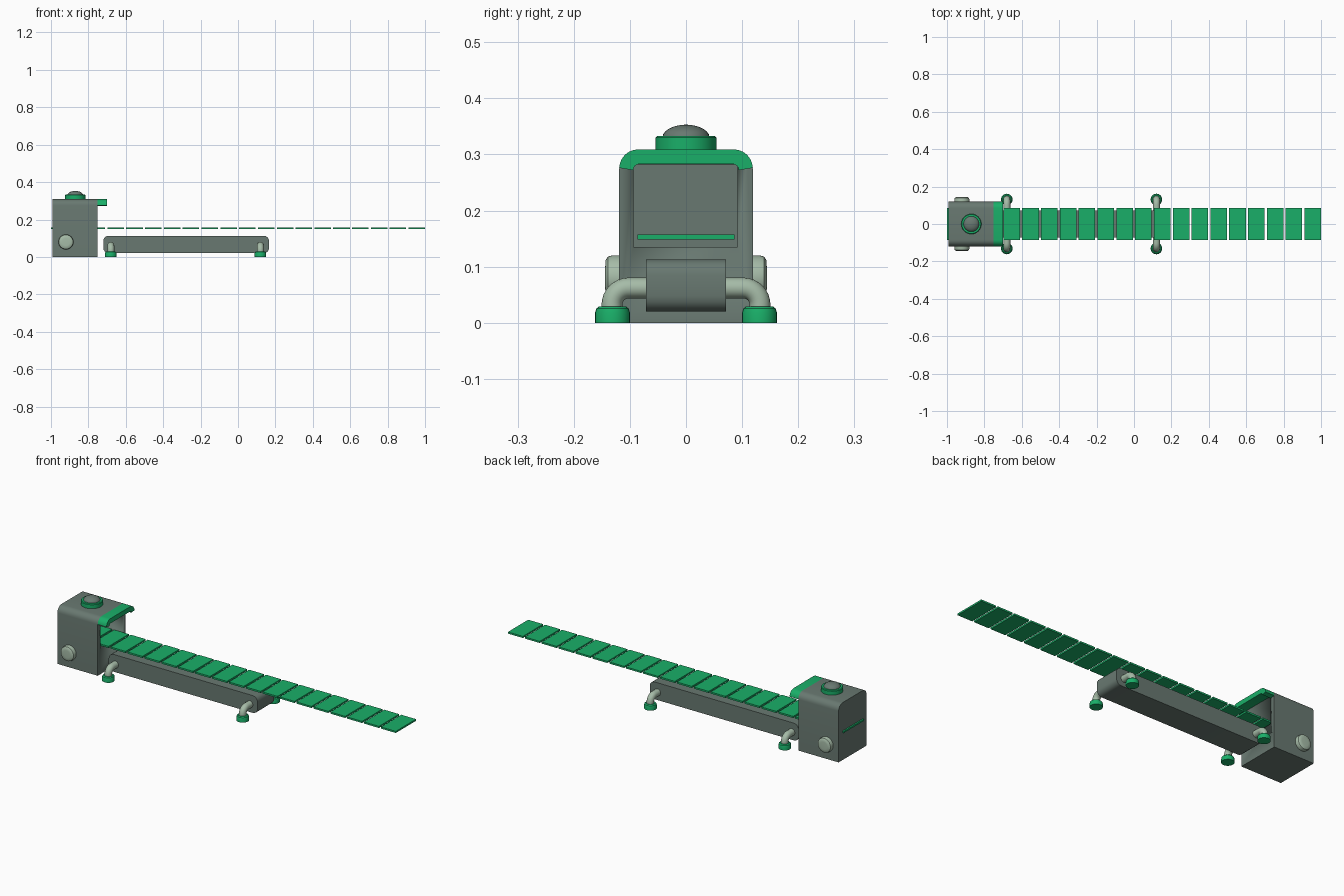
import bpy, bmesh
from math import sin, cos, pi, radians
from mathutils import Matrix, Vector

if "Cube" in bpy.data.objects:
    bpy.data.objects.remove(bpy.data.objects["Cube"])


def material(name, rgb):
    m = bpy.data.materials.new(name)
    m.diffuse_color = (*rgb, 1)
    m.use_nodes = True
    m.node_tree.nodes["Principled BSDF"].inputs["Base Color"].default_value = m.diffuse_color
    return m


GREEN = material("green", (0.01, 0.43, 0.14))
DARK = material("dark_grey_green", (0.14, 0.19, 0.165))
PALE = material("pale_green", (0.38, 0.50, 0.39))


def finish(name, bm, mat, angle=35):
    bmesh.ops.recalc_face_normals(bm, faces=bm.faces)
    me = bpy.data.meshes.new(name)
    bm.to_mesh(me)
    bm.free()
    ob = bpy.data.objects.new(name, me)
    bpy.context.collection.objects.link(ob)
    me.materials.append(mat)
    bpy.ops.object.select_all(action='DESELECT')
    ob.select_set(True)
    bpy.context.view_layer.objects.active = ob
    bpy.ops.object.shade_smooth_by_angle(angle=radians(angle))
    return ob


def prism(name, pts, offset, mat, angle=35):
    """Extrude a closed outline of 3D points along offset."""
    bm = bmesh.new()
    face = bm.faces.new([bm.verts.new(p) for p in pts])
    ext = bmesh.ops.extrude_face_region(bm, geom=[face], use_keep_orig=True)
    bmesh.ops.translate(bm, vec=offset, verts=[v for v in ext['geom'] if isinstance(v, bmesh.types.BMVert)])
    return finish(name, bm, mat, angle)


def lathe(name, profile, matrix, mat, n=32):
    """Closed solid of revolution about z from (radius, height) pairs, capped at both ends."""
    bm = bmesh.new()
    rings = [[bm.verts.new((r * cos(2 * pi * i / n), r * sin(2 * pi * i / n), z)) for i in range(n)]
             for r, z in profile]
    for a, b in zip(rings, rings[1:]):
        for i in range(n):
            j = (i + 1) % n
            bm.faces.new((a[i], a[j], b[j], b[i]))
    bm.faces.new(rings[0])
    bm.faces.new(rings[-1])
    bm.transform(matrix)
    return finish(name, bm, mat)


def arc(cy, cz, r, a0, a1, n):
    return [(cy + r * cos(radians(a0 + (a1 - a0) * i / n)),
             cz + r * sin(radians(a0 + (a1 - a0) * i / n))) for i in range(n + 1)]


def box(name, lo, hi, mat):
    return prism(name, [(lo[0], lo[1], lo[2]), (hi[0], lo[1], lo[2]), (hi[0], hi[1], lo[2]), (lo[0], hi[1], lo[2])],
                 (0, 0, hi[2] - lo[2]), mat)


# Scanner housing: rounded-top tunnel block with a hollow mouth
X0, X1 = -0.992, -0.752
top = arc(0.085, 0.275, 0.034, 0, 90, 6) + arc(-0.085, 0.275, 0.034, 90, 180, 6)
housing = prism("housing", [(X0, y, z) for y, z in [(-0.119, 0), (0.119, 0)] + top], (X1 - X0, 0, 0), DARK)
cutter = box("mouth_cutter", (-0.975, -0.094, 0.135), (-0.70, 0.092, 0.282), DARK)
mod = housing.modifiers.new("mouth", 'BOOLEAN')
mod.object = cutter
mod.solver = 'EXACT'
bpy.context.view_layer.objects.active = housing
bpy.ops.object.modifier_apply(modifier=mod.name)
bpy.data.objects.remove(cutter)

# Green hood over the mouth
inner = arc(-0.083, 0.272, 0.011, 180, 90, 4) + arc(0.083, 0.272, 0.011, 90, 0, 4)
hood = [(0.119, 0.276)] + top[1:-1] + [(-0.119, 0.276)] + inner
prism("hood", [(X1, y, z) for y, z in hood], (0.052, 0, 0), GREEN)

# Beacon on the roof
at = Matrix.Translation((-0.87, 0, 0))
lathe("beacon_ring", [(0.054, 0.305), (0.054, 0.330), (0.051, 0.333), (0.03, 0.333)], at, GREEN)
dome = [(0.042 * cos(t * pi / 12), 0.330 + 0.023 * sin(t * pi / 12)) for t in range(6)]
lathe("beacon_dome", dome + [(0.002, 0.353)], at, DARK)

# Side knobs
for s, side in ((-1, "front"), (1, "back")):
    knob = Matrix.Translation((-0.92, s * 0.11, 0.08)) @ Matrix.Rotation(-s * pi / 2, 4, 'X')
    lathe(side + "_knob", [(0.04, 0), (0.04, 0.022), (0.038, 0.029), (0.032, 0.033), (0.02, 0.034)], knob, PALE)

# Conveyor base with chamfer-rounded ends
outline = [(0.138 + x, z) for x, z in arc(0, 0.048, 0.028, -90, 0, 4) + arc(0, 0.085, 0.028, 0, 90, 4)]
outline += [(-0.692 + x, z) for x, z in arc(0, 0.085, 0.028, 90, 180, 4) + arc(0, 0.048, 0.028, 180, 270, 4)]
prism("conveyor_base", [(x, -0.071, z) for x, z in outline], (0, 0.142, 0), DARK)

# Elbow legs and feet
for x, end in ((-0.68, "left"), (0.12, "right")):
    for s, side in ((-1, "front"), (1, "back")):
        path = [(0.06, 0.062)] + arc(0.102, 0.032, 0.030, 90, 0, 8) + [(0.132, 0.015)]
        bm = bmesh.new()
        rings = []
        for i, (y, z) in enumerate(path):
            a, b = path[max(i - 1, 0)], path[min(i + 1, len(path) - 1)]
            d = Vector((0, b[0] - a[0], b[1] - a[1])).normalized()
            n = Vector((0, -d.z, d.y))
            rings.append([bm.verts.new(Vector((x, y, z)) + 0.0185 * (n * cos(k * pi / 8) + Vector((sin(k * pi / 8), 0, 0))))
                          for k in range(16)])
        for a, b in zip(rings, rings[1:]):
            for k in range(16):
                m = (k + 1) % 16
                bm.faces.new((a[k], a[m], b[m], b[k]))
        bm.faces.new(rings[0])
        bm.faces.new(rings[-1])
        bm.transform(Matrix.Scale(s, 4, (0, 1, 0)))
        finish(f"{end}_{side}_leg", bm, PALE)
        lathe(f"{end}_{side}_foot", [(0.031, 0), (0.031, 0.018), (0.029, 0.025), (0.024, 0.029), (0.016, 0.029)],
              Matrix.Translation((x, s * 0.131, 0)), GREEN, 24)

# Belt slats
pitch, width = 0.1006, 0.0886
for i in range(20):
    x = -1 + i * pitch
    box(f"slat_{i + 1:02d}", (x, -0.086, 0.148), (x + width, 0.086, 0.157), GREEN)
